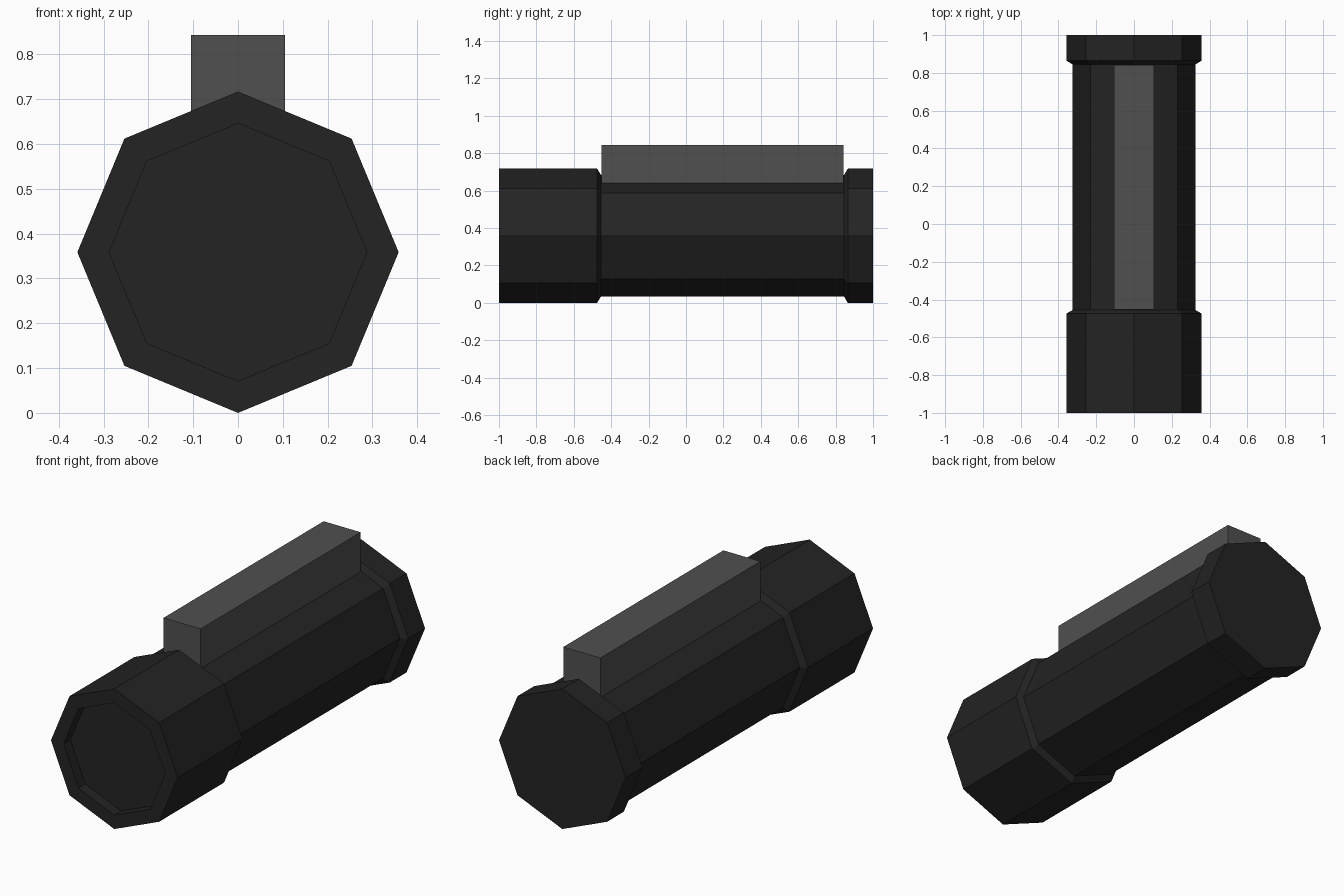
import bpy, bmesh, math

if "Cube" in bpy.data.objects:
    bpy.data.objects.remove(bpy.data.objects["Cube"])

SIDES = 8
CENTRE_Z = 0.3585


def material(name, value):
    mat = bpy.data.materials.new(name)
    mat.diffuse_color = (value, value, value, 1)
    mat.use_nodes = True
    mat.node_tree.nodes["Principled BSDF"].inputs["Base Color"].default_value = mat.diffuse_color
    return mat


def finish(name, bm, mat):
    bmesh.ops.recalc_face_normals(bm, faces=bm.faces)
    mesh = bpy.data.meshes.new(name)
    bm.to_mesh(mesh)
    bm.free()
    mesh.materials.append(mat)
    obj = bpy.data.objects.new(name, mesh)
    bpy.context.collection.objects.link(obj)
    return obj


def lathe(name, profile, mat):
    """Eight-sided body along y from (radius, y) pairs, capped at both ends."""
    bm = bmesh.new()
    rings = []
    for r, y in profile:
        angles = [2 * math.pi * i / SIDES for i in range(SIDES)]
        rings.append([bm.verts.new((r * math.cos(a), y, CENTRE_Z + r * math.sin(a)))
                      for a in angles])
    for a, b in zip(rings, rings[1:]):
        for i in range(SIDES):
            j = (i + 1) % SIDES
            bm.faces.new((a[i], a[j], b[j], b[i]))
    bm.faces.new(rings[0])
    bm.faces.new(rings[-1])
    return finish(name, bm, mat)


def box(name, lo, hi, mat):
    bm = bmesh.new()
    bmesh.ops.create_cube(bm, size=1)
    for v in bm.verts:
        v.co = [(l + h) / 2 + c * (h - l) for c, l, h in zip(v.co, lo, hi)]
    return finish(name, bm, mat)


black = material("black", 0.017)
grey = material("dark_grey", 0.08)

# Barrel: recessed front face, wide head, slimmer grip, end cap
lathe("barrel", [
    (0.2875, -0.945), (0.2875, -1.0), (0.3585, -1.0), (0.3585, -0.475),
    (0.325, -0.455), (0.325, 0.845), (0.3585, 0.865), (0.3585, 1.0),
], black)

# Mounting rail on top of the grip
box("top_rail", (-0.105, -0.452, 0.6), (0.105, 0.842, 0.843), grey)
